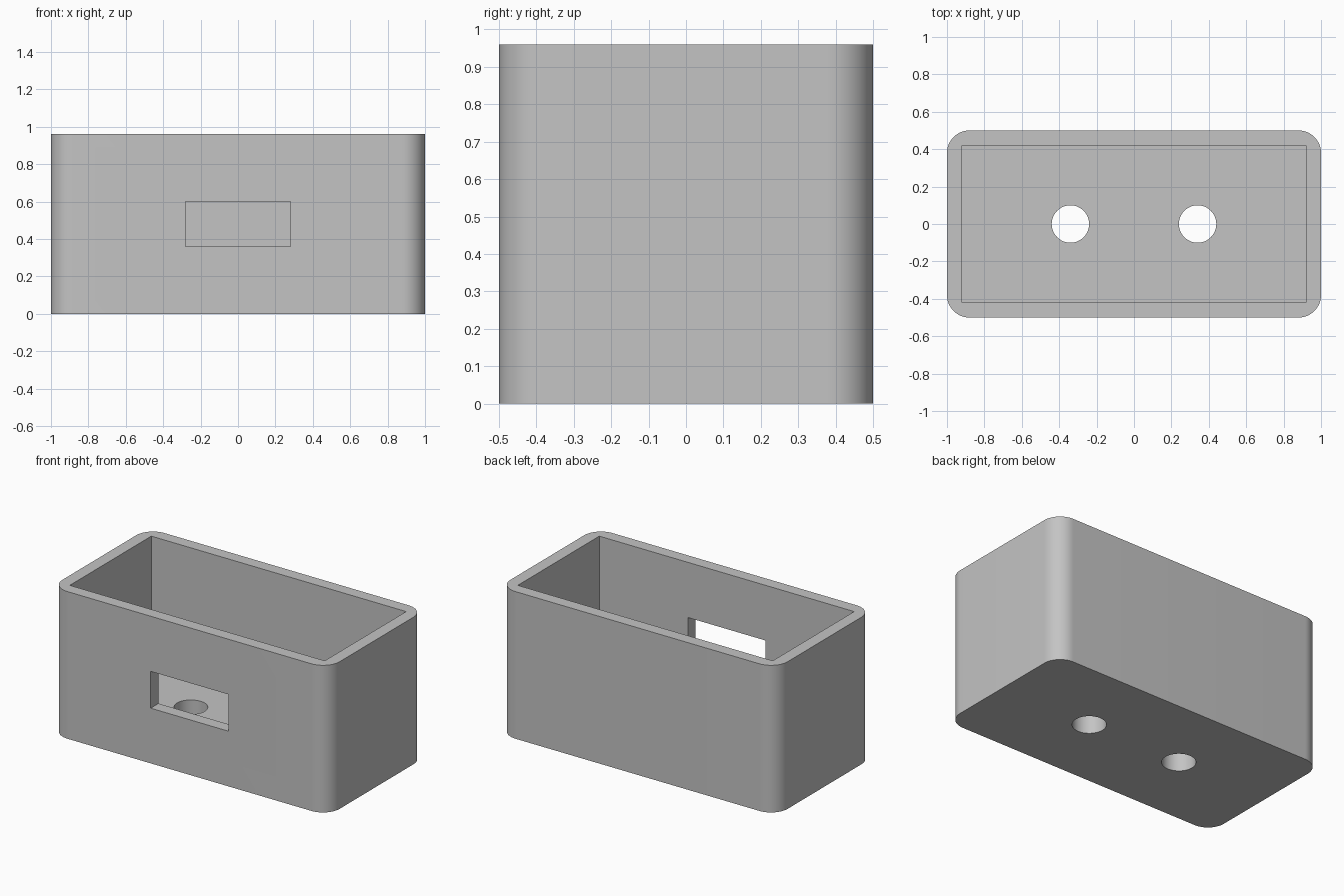
import bpy
import bmesh
import math
from mathutils import Matrix

if "Cube" in bpy.data.objects:
    bpy.data.objects.remove(bpy.data.objects["Cube"], do_unlink=True)

LENGTH, DEPTH, HEIGHT = 2.0, 1.0, 0.96
RADIUS, WALL, FLOOR = 0.12, 0.08, 0.16

grey = bpy.data.materials.new("light grey")
grey.use_nodes = True
colour = (0.55, 0.55, 0.55, 1)
grey.diffuse_color = colour
grey.node_tree.nodes["Principled BSDF"].inputs["Base Color"].default_value = colour


def make_object(name, bm):
    mesh = bpy.data.meshes.new(name)
    bm.to_mesh(mesh)
    bm.free()
    mesh.materials.append(grey)
    obj = bpy.data.objects.new(name, mesh)
    bpy.context.collection.objects.link(obj)
    return obj


def block(name, low, high):
    """Box between two opposite corners."""
    bm = bmesh.new()
    size = [b - a for a, b in zip(low, high)]
    middle = [(a + b) / 2 for a, b in zip(low, high)]
    bmesh.ops.create_cube(bm, size=1, matrix=Matrix.Translation(middle) @ Matrix.Diagonal((*size, 1)))
    return make_object(name, bm)


def rounded_block(name, steps=16):
    """Upright block with rounded vertical corners."""
    bm = bmesh.new()
    ring = []
    for corner, (sx, sy) in enumerate([(1, 1), (-1, 1), (-1, -1), (1, -1)]):
        for i in range(steps + 1):
            angle = math.pi / 2 * (corner + i / steps)
            ring.append(bm.verts.new((sx * (LENGTH / 2 - RADIUS) + RADIUS * math.cos(angle),
                                      sy * (DEPTH / 2 - RADIUS) + RADIUS * math.sin(angle), 0)))
    base = bm.faces.new(ring)
    top = bmesh.ops.extrude_face_region(bm, geom=[base], use_keep_orig=True)["geom"]
    bmesh.ops.translate(bm, vec=(0, 0, HEIGHT), verts=[v for v in top if isinstance(v, bmesh.types.BMVert)])
    bmesh.ops.recalc_face_normals(bm, faces=bm.faces)
    return make_object(name, bm)


def cylinder(name, x):
    """Upright cutter through the floor."""
    bm = bmesh.new()
    bmesh.ops.create_cone(bm, cap_ends=True, segments=64, radius1=0.1, radius2=0.1,
                          depth=0.6, matrix=Matrix.Translation((x, 0, 0)))
    return make_object(name, bm)


# Open box with rounded corners
box = rounded_block("open_box")

# Square-cornered cavity, front window and two floor holes
inner_x, inner_y = LENGTH / 2 - WALL, DEPTH / 2 - WALL
cutters = [
    block("cavity_cutter", (-inner_x, -inner_y, FLOOR), (inner_x, inner_y, HEIGHT + 0.2)),
    block("window_cutter", (-0.28, -0.7, 0.36), (0.28, -0.2, 0.6)),
    cylinder("right_hole_cutter", -0.34),
    cylinder("left_hole_cutter", 0.34),
]
bpy.context.view_layer.objects.active = box
for cutter in cutters:
    cut = box.modifiers.new(cutter.name, "BOOLEAN")
    cut.operation = "DIFFERENCE"
    cut.solver = "EXACT"
    cut.object = cutter
    bpy.ops.object.modifier_apply(modifier=cut.name)
    bpy.data.objects.remove(cutter, do_unlink=True)

# Smooth round corners and holes, sharp edges elsewhere
bpy.ops.object.select_all(action="DESELECT")
box.select_set(True)
bpy.ops.object.shade_smooth_by_angle(angle=math.radians(30))
